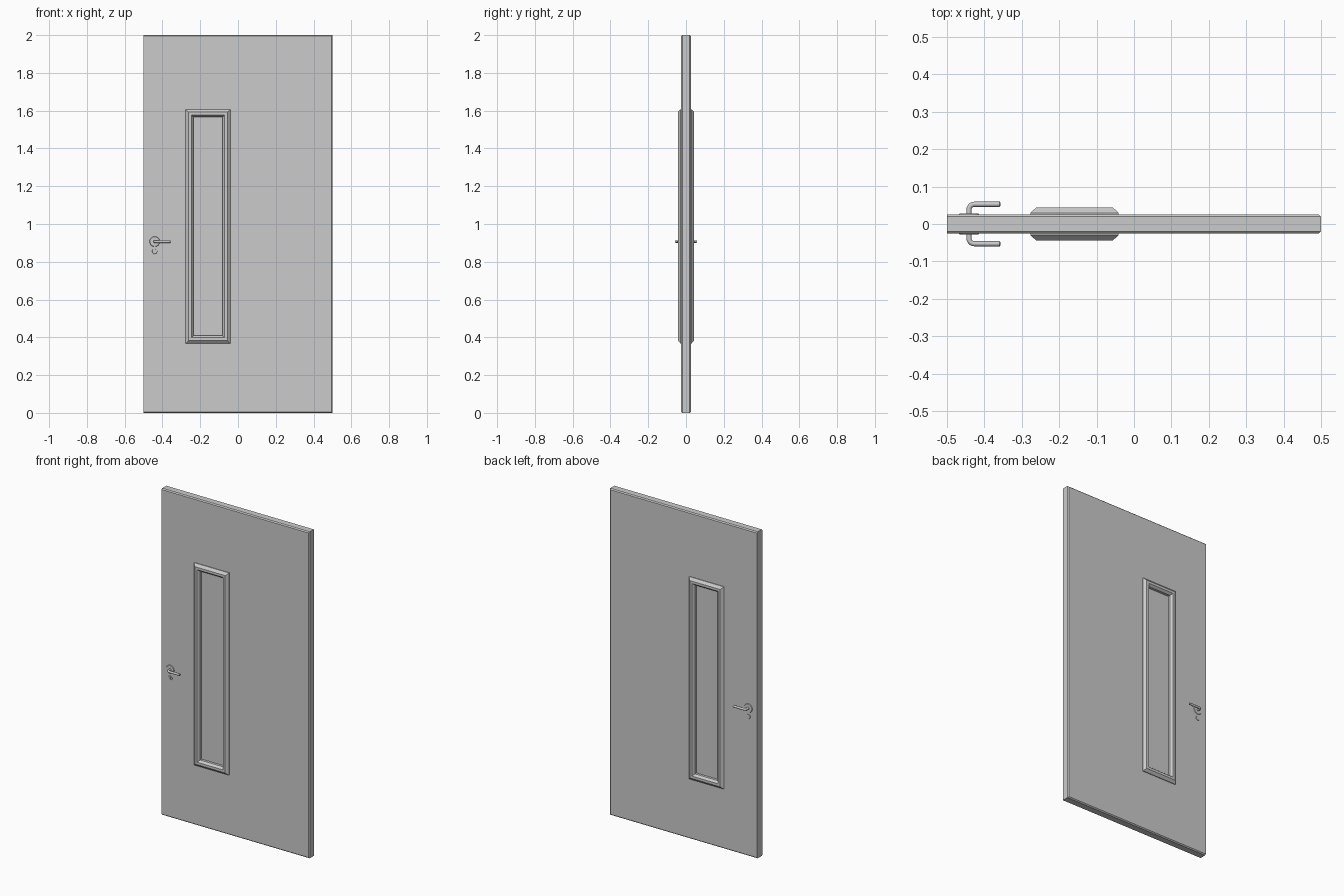
import bpy, bmesh, math
from mathutils import Vector, Matrix

if "Cube" in bpy.data.objects:
    bpy.data.objects.remove(bpy.data.objects["Cube"])


def add_object(name, bm, mirror=False, smooth=False):
    bmesh.ops.recalc_face_normals(bm, faces=bm.faces)
    me = bpy.data.meshes.new(name)
    bm.to_mesh(me)
    bm.free()
    ob = bpy.data.objects.new(name, me)
    bpy.context.collection.objects.link(ob)
    if smooth:
        bpy.context.view_layer.objects.active = ob
        ob.select_set(True)
        bpy.ops.object.shade_smooth_by_angle(angle=math.radians(35))
        ob.select_set(False)
    if mirror:
        mod = ob.modifiers.new("both_sides", 'MIRROR')
        mod.use_axis = (False, True, False)
        mod.use_mirror_merge = False
    return ob


def box_bm(lo, hi):
    bm = bmesh.new()
    lo, hi = Vector(lo), Vector(hi)
    size = hi - lo
    bmesh.ops.create_cube(bm, size=1, matrix=Matrix.Translation((lo + hi) / 2)
                          @ Matrix.Diagonal((*size, 1)))
    return bm


# window outline
X0, X1, Z0, Z1 = -0.277, -0.041, 0.368, 1.607
HALF = 0.0255

# door slab, long edges chamfered except on the latch side
bm = box_bm((-0.5, -HALF, 0), (0.5, HALF, 2))
edges = [e for e in bm.edges
         if abs(e.verts[0].co.y - e.verts[1].co.y) < 1e-5
         and sum(v.co.x for v in e.verts) > -0.9]
bmesh.ops.bevel(bm, geom=edges, offset=0.006, segments=1, affect='EDGES')
slab = add_object("door_slab", bm)

# window opening cut through the slab
I = 0.038
cutter = add_object("window_cutter", box_bm((X0 + I, -0.1, Z0 + I), (X1 - I, 0.1, Z1 - I)))
cutter.hide_render = True
cutter.hide_viewport = True
cut = slab.modifiers.new("window_opening", 'BOOLEAN')
cut.object = cutter
cut.solver = 'EXACT'

# moulded window frame: (inset, depth) profile swept round the rectangle
bm = bmesh.new()
rings = []
for inset, y in [(0, -0.024), (0, -0.03), (0.015, -0.0435), (0.03, -0.0435),
                 (0.041, -0.03), (0.041, -0.012)]:
    a, b, c, d = X0 + inset, X1 - inset, Z0 + inset, Z1 - inset
    rings.append([bm.verts.new((x, y, z)) for x, z in ((a, c), (b, c), (b, d), (a, d))])
for p, q in zip(rings, rings[1:]):
    for i in range(4):
        j = (i + 1) % 4
        bm.faces.new((p[i], p[j], q[j], q[i]))
add_object("window_frame", bm, mirror=True)

# window pane
add_object("window_pane", box_bm((X0 + I, -0.015, Z0 + I), (X1 - I, 0.015, Z1 - I)))

# lever handle: round tube swept along an L with a rounded bend
HX, HZ, R, BEND = -0.441, 0.907, 0.0068, 0.014
LEVER_Y = -0.0528
path = [((HX, -0.02), (0, -1))]
for i in range(7):
    t = math.pi / 2 * i / 6
    path.append(((HX + BEND * (1 - math.cos(t)), LEVER_Y + BEND * (1 - math.sin(t))),
                 (math.sin(t), -math.cos(t))))
path.append(((-0.359, LEVER_Y), (1, 0)))
bm = bmesh.new()
N = 16
tube = []


def add_ring(x, y, dx, dy, r):
    tube.append([bm.verts.new((x - dy * r * math.cos(k), y + dx * r * math.cos(k),
                               HZ + r * math.sin(k)))
                 for k in (2 * math.pi * i / N for i in range(N))])


for (x, y), (dx, dy) in path:
    add_ring(x, y, dx, dy, R)
add_ring(-0.357, LEVER_Y, 1, 0, R * 0.7)
for p, q in zip(tube, tube[1:]):
    for i in range(N):
        j = (i + 1) % N
        bm.faces.new((p[i], p[j], q[j], q[i]))
bm.faces.new(tube[0])
bm.faces.new(tube[-1])
add_object("lever_handle", bm, mirror=True, smooth=True)


def disc(name, r, z, depth):
    bm = bmesh.new()
    bmesh.ops.create_cone(bm, cap_ends=True, segments=32, radius1=r, radius2=r * 0.9,
                          depth=depth, matrix=Matrix.Translation((HX, -HALF - depth / 2 + 0.001, z))
                          @ Matrix.Rotation(math.pi / 2, 4, 'X'))
    return add_object(name, bm, mirror=True, smooth=True)


# round plates behind the lever and the lock
disc("handle_rose", 0.028, HZ, 0.004)
disc("lock_plate", 0.014, HZ - 0.052, 0.004)

# keyhole slot
add_object("keyhole", box_bm((HX - 0.002, -0.0295, HZ - 0.06), (HX + 0.002, -0.027, HZ - 0.044)),
           mirror=True)
